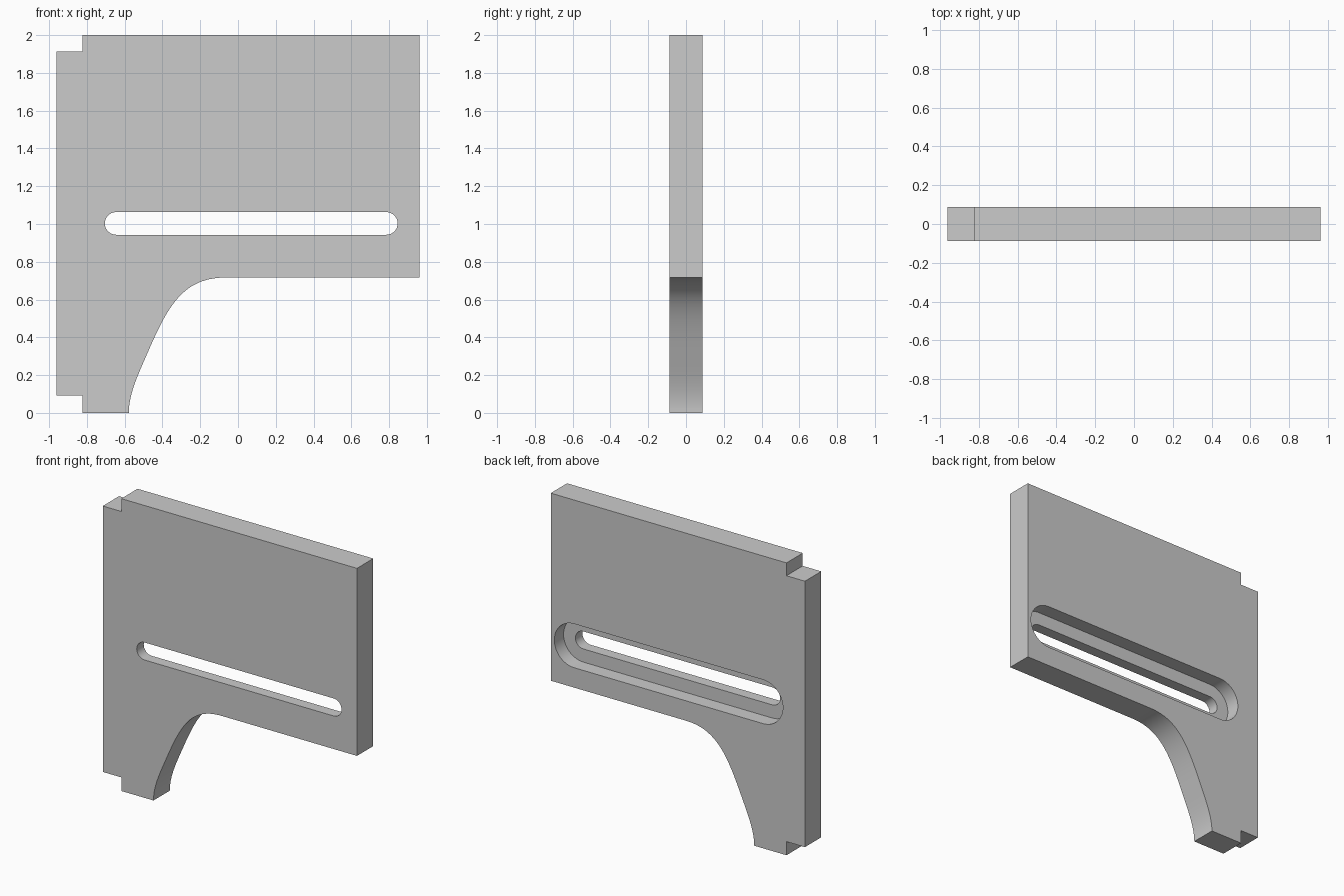
import bpy
import bmesh
import math
from mathutils import Vector
from mathutils.geometry import interpolate_bezier

if "Cube" in bpy.data.objects:
    bpy.data.objects.remove(bpy.data.objects["Cube"], do_unlink=True)

HALF = 0.088            # half the plate thickness
SLOT_Z = 1.003
SLOT_LEFT, SLOT_RIGHT = -0.645, 0.785   # centres of the slot's round ends

grey = bpy.data.materials.new("plain_grey")
grey.use_nodes = True
colour = (0.6, 0.6, 0.6, 1)
grey.diffuse_color = colour
grey.node_tree.nodes["Principled BSDF"].inputs["Base Color"].default_value = colour


def extrude_profile(name, outline, front, back):
    """Solid from an x-z outline, running from y = front to y = back."""
    bm = bmesh.new()
    face = bm.faces.new([bm.verts.new((x, front, z)) for x, z in outline])
    geom = bmesh.ops.extrude_face_region(bm, geom=[face])["geom"]
    verts = [g for g in geom if isinstance(g, bmesh.types.BMVert)]
    bmesh.ops.translate(bm, verts=verts, vec=(0, back - front, 0))
    bmesh.ops.recalc_face_normals(bm, faces=bm.faces)
    mesh = bpy.data.meshes.new(name)
    bm.to_mesh(mesh)
    bm.free()
    mesh.materials.append(grey)
    obj = bpy.data.objects.new(name, mesh)
    bpy.context.collection.objects.link(obj)
    return obj


def slot_outline(radius, steps=24):
    """Stadium shape around the slot's centre line."""
    points = []
    for centre, start in ((SLOT_RIGHT, -math.pi / 2), (SLOT_LEFT, math.pi / 2)):
        for i in range(steps + 1):
            a = start + math.pi * i / steps
            points.append((centre + radius * math.cos(a), SLOT_Z + radius * math.sin(a)))
    return points


def bezier(points, count):
    return [(p.x, p.y) for p in interpolate_bezier(*[Vector(p) for p in points], count)]


# Plate outline: curved underside of the leg, then the notched edge
foot_curve = bezier([(-0.578, 0), (-0.578, 0.1), (-0.53, 0.2), (-0.48, 0.315)], 16)
arch_curve = bezier([(-0.48, 0.315), (-0.37, 0.57), (-0.29, 0.717), (-0.06, 0.717)], 28)
outline = foot_curve + arch_curve[1:] + [
    (0.962, 0.717), (0.962, 2), (-0.822, 2), (-0.822, 1.912),
    (-0.962, 1.912), (-0.962, 0.093), (-0.822, 0.093), (-0.822, 0)]
plate = extrude_profile("bracket_plate", outline, -HALF, HALF)

# Narrow through slot, and a wider recess around it on the back
cutters = [
    extrude_profile("slot_cutter", slot_outline(0.06), -0.2, 0.2),
    extrude_profile("recess_cutter", slot_outline(0.15), -0.012, 0.2),
]
bpy.context.view_layer.objects.active = plate
plate.select_set(True)
for cutter in cutters:
    cutter.hide_render = True
    cut = plate.modifiers.new(cutter.name, "BOOLEAN")
    cut.operation = "DIFFERENCE"
    cut.solver = "EXACT"
    cut.object = cutter
    bpy.ops.object.modifier_apply(modifier=cut.name)
    bpy.data.objects.remove(cutter, do_unlink=True)

bpy.ops.object.shade_smooth_by_angle(angle=math.radians(30))
